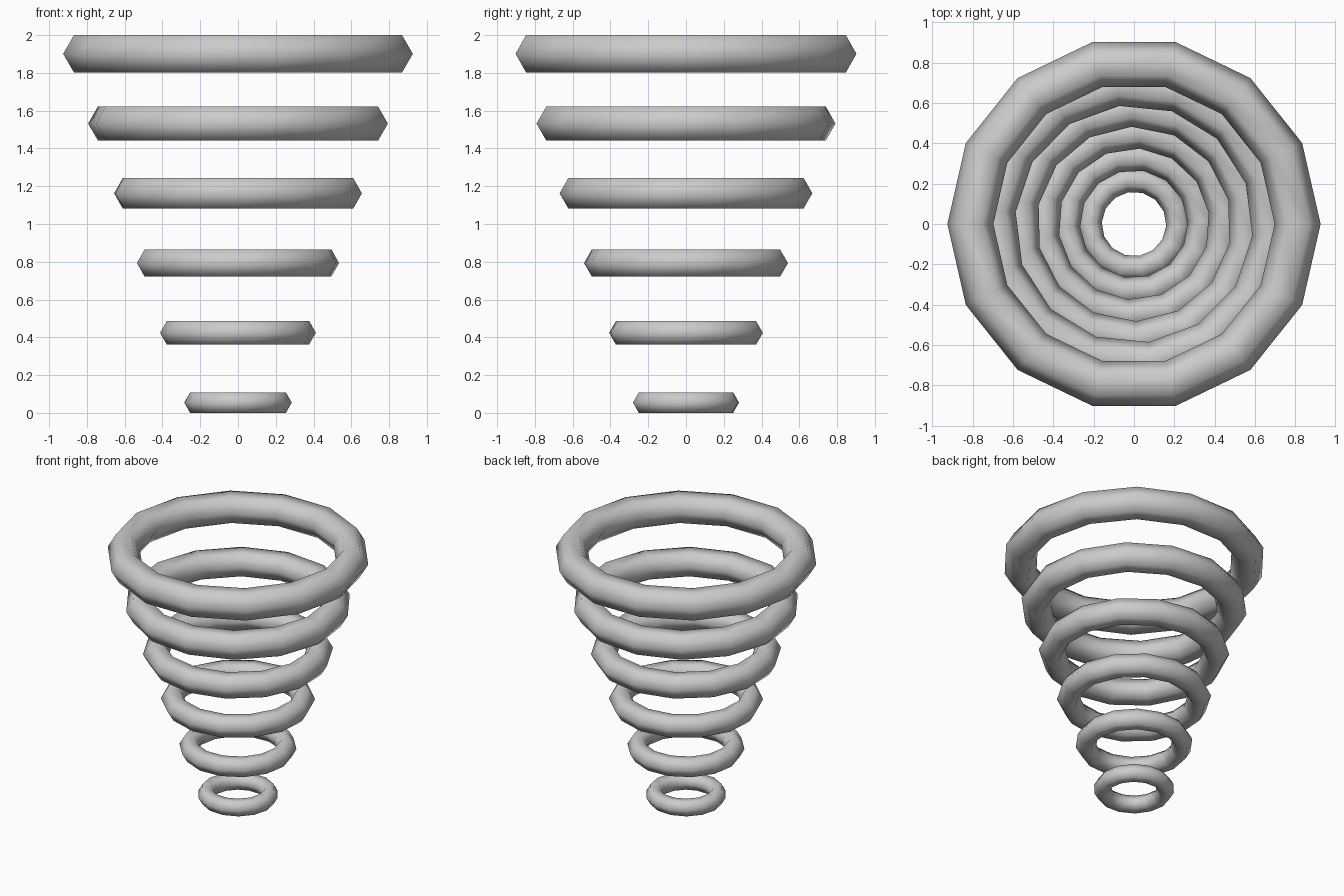
import bpy

if "Cube" in bpy.data.objects:
    bpy.data.objects.remove(bpy.data.objects["Cube"])

COUNT = 6

# Stack of faceted rings, growing and twisting slightly from bottom to top
for i in range(COUNT):
    tube = 0.0625 + 0.0103 * i
    bpy.ops.mesh.primitive_torus_add(
        major_segments=14, minor_segments=6,
        major_radius=0.2225 + 0.1178 * i, minor_radius=tube,
        location=(0, 0, 0.0545 + 0.3693 * i),
        rotation=(0, 0, -0.1 * (COUNT - 1 - i)))
    ring = bpy.context.object
    ring.name = f"ring_{i + 1}"
    bpy.ops.object.shade_smooth()
